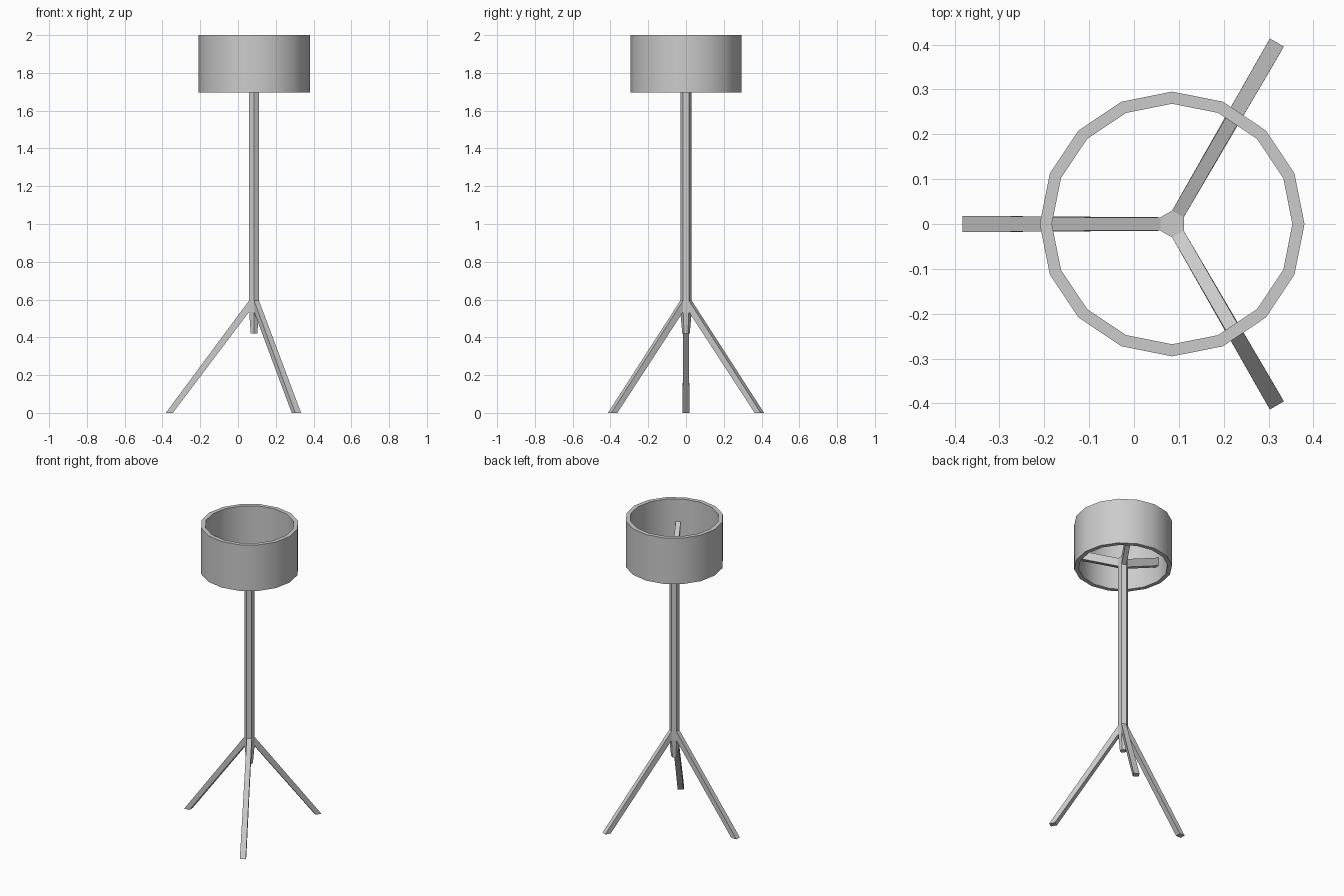
import bpy
import bmesh
from math import sin, cos, radians, tau

if "Cube" in bpy.data.objects:
    bpy.data.objects.remove(bpy.data.objects["Cube"])

AXIS_X = 0.085          # the pole stands off centre
ARM_ANGLES = {"right": 180, "back_left": 60, "front_left": -60}

grey = bpy.data.materials.new("light grey")
grey.use_nodes = True
GREY = (0.6, 0.6, 0.6, 1)
grey.diffuse_color = GREY
grey.node_tree.nodes["Principled BSDF"].inputs["Base Color"].default_value = GREY


def finish(name, bm, angle=0):
    bmesh.ops.recalc_face_normals(bm, faces=bm.faces)
    mesh = bpy.data.meshes.new(name)
    bm.to_mesh(mesh)
    bm.free()
    mesh.materials.append(grey)
    obj = bpy.data.objects.new(name, mesh)
    obj.location.x = AXIS_X
    obj.rotation_euler.z = radians(angle)
    bpy.context.collection.objects.link(obj)
    return obj


def lathe(name, profile, sides, turn=0, closed=False):
    """Turn (radius, z) points about the pole axis; cap the ends if open."""
    bm = bmesh.new()
    rings = [[bm.verts.new((r * cos(turn + tau * i / sides),
                            r * sin(turn + tau * i / sides), z))
              for i in range(sides)] for r, z in profile]
    pairs = list(zip(rings, rings[1:]))
    if closed:
        pairs.append((rings[-1], rings[0]))
    else:
        bm.faces.new(rings[0])
        bm.faces.new(rings[-1])
    for a, b in pairs:
        for i in range(sides):
            j = (i + 1) % sides
            bm.faces.new((a[i], a[j], b[j], b[i]))
    return finish(name, bm)


def strut(name, angle, inner, outer):
    """Bar between two upright ends, each (r_low, z_low, r_high, z_high, half_width)."""
    bm = bmesh.new()
    ends = []
    for r0, z0, r1, z1, w in (inner, outer):
        ends.append([bm.verts.new(p) for p in
                     ((r0, -w, z0), (r0, w, z0), (r1, w, z1), (r1, -w, z1))])
    a, b = ends
    bm.faces.new(a)
    bm.faces.new(b)
    for i in range(4):
        j = (i + 1) % 4
        bm.faces.new((a[i], a[j], b[j], b[i]))
    return finish(name, bm, angle)


# Hexagonal pole with a tapered stub below the legs
lathe("pole", [(0.02, 0.42), (0.03, 0.535), (0.03, 1.755)], 6, turn=tau / 12)

# Three splayed legs and three rising shade supports
for side, angle in ARM_ANGLES.items():
    strut(side + "_leg", angle,
          (0.026, 0.535, 0.026, 0.595, 0.015), (0.43, 0, 0.467, 0, 0.018))
    strut(side + "_shade_support", angle,
          (0.026, 1.70, 0.026, 1.755, 0.015), (0.27, 1.80, 0.27, 1.855, 0.015))

# Open drum shade
shade = lathe("lamp_shade", [(0.295, 1.695), (0.295, 2), (0.268, 2), (0.268, 1.695)],
              16, closed=True)
bpy.ops.object.select_all(action="DESELECT")
shade.select_set(True)
bpy.context.view_layer.objects.active = shade
bpy.ops.object.shade_smooth_by_angle(angle=radians(35))
